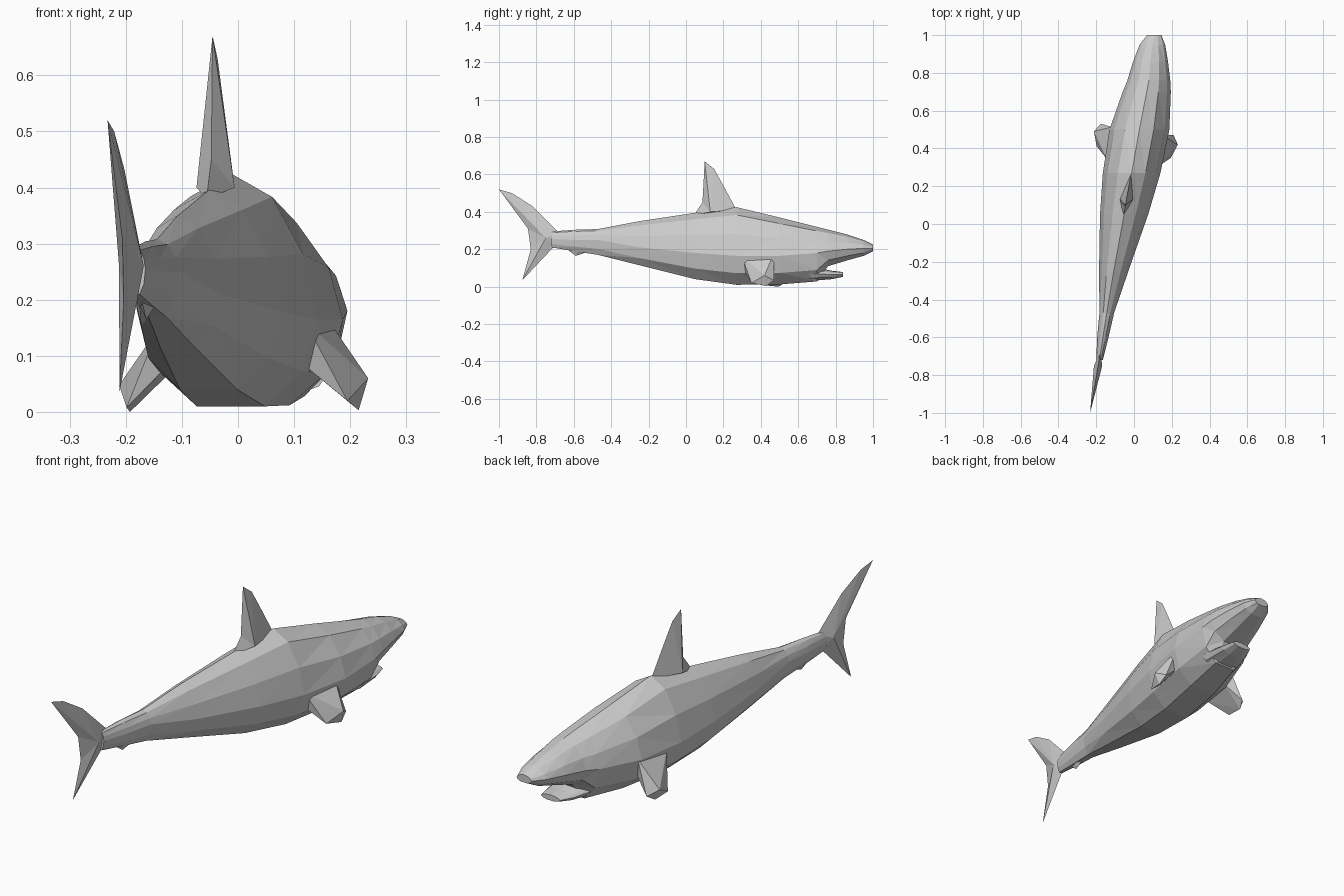
import bpy, bmesh
from mathutils import Vector

cube = bpy.data.objects.get("Cube")
if cube:
    bpy.data.objects.remove(cube)

grey = bpy.data.materials.new("skin grey")
grey.use_nodes = True
COLOUR = (0.6, 0.6, 0.6, 1)
grey.diffuse_color = COLOUR
grey.node_tree.nodes["Principled BSDF"].inputs["Base Color"].default_value = COLOUR


def finish(name, bm):
    bmesh.ops.recalc_face_normals(bm, faces=bm.faces)
    mesh = bpy.data.meshes.new(name)
    bm.to_mesh(mesh)
    bm.free()
    mesh.materials.append(grey)
    obj = bpy.data.objects.new(name, mesh)
    bpy.context.collection.objects.link(obj)
    return obj


# Half cross-section: sideways fraction, height fraction from the widest level
HALF = [(0, 1), (.48, .84), (.84, .45), (1, 0), (.84, -.6), (.4, -1)]
SECTION = HALF + [(-x, z) for x, z in reversed(HALF[1:])]


def loft(name, stations):
    """Stations are (y, right x, left x, bottom, widest level, top)."""
    bm = bmesh.new()
    rings = []
    for y, xr, xl, zb, zm, zt in stations:
        mid, half = (xr + xl) / 2, (xl - xr) / 2
        rings.append([bm.verts.new((mid + half * u, y,
                                    zm + v * ((zt - zm) if v > 0 else (zm - zb))))
                      for u, v in SECTION])
    n = len(SECTION)
    for a, b in zip(rings, rings[1:]):
        for i in range(n):
            j = (i + 1) % n
            bm.faces.new((a[i], a[j], b[j], b[i]))
    bm.faces.new(rings[0])
    bm.faces.new(rings[-1])
    bmesh.ops.triangulate(bm, faces=bm.faces[:])
    return finish(name, bm)


def upright_fin(name, outline, ridge, thick, x0, slope=.18):
    """Blade with a thin rim (y, z) and a raised ridge point on each side."""
    bm = bmesh.new()
    at = lambda p, dx=0: bm.verts.new((x0 + slope * (p[0] - ridge[0]) + dx, *p))
    rim = [at(p) for p in outline]
    for side in (-thick, thick):
        peak = at(ridge, side)
        for a, b in zip(rim, rim[1:] + rim[:1]):
            bm.faces.new((a, b, peak))
    return finish(name, bm)


# Body from snout to tail stem, stepping up under the snout for the mouth
loft("body", [
    (1, .07, .145, .19, .205, .225),
    (.95, .03, .165, .165, .205, .25),
    (.86, -.005, .18, .14, .2, .28),
    (.76, -.035, .192, .11, .19, .305),
    (.7, -.06, .195, .028, .18, .32),
    (.5, -.13, .187, .012, .165, .37),
    (.27, -.165, .14, .01, .165, .425),
    (.05, -.18, .075, .04, .18, .395),
    (-.25, -.185, -.03, .115, .21, .35),
    (-.47, -.183, -.105, .17, .25, .308),
    (-.6, -.195, -.135, .19, .25, .304),
    (-.72, -.2, -.165, .21, .255, .295)])

# Lower jaw
loft("lower_jaw", [
    (.84, .04, .135, .053, .066, .078),
    (.78, .01, .15, .04, .065, .085),
    (.66, -.03, .16, .03, .07, .11)])

# Upright fins
upright_fin("dorsal_fin",
            [(.04, .38), (.088, .45), (.1, .67), (.15, .63), (.2, .54), (.27, .41)],
            (.13, .4), .034, -.04)
upright_fin("tail_fin",
            [(-.68, .29), (-.82, .43), (-.93, .5), (-1, .52), (-.845, .31),
             (-.83, .2), (-.875, .035), (-.7, .22)],
            (-.75, .26), .022, -.19, .17)
upright_fin("anal_fin", [(-.48, .2), (-.59, .165), (-.65, .21)],
            (-.57, .2), .02, -.16)

# Side fins, mirrored across the slanted body axis
FIN = [(.12, .3, .16), (.15, .47, .18), (.11, .31, .09), (.13, .46, .1),
       (.232, .42, .06), (.195, .35, .02), (.215, .43, .003), (.21, .47, .035)]
axis, across = Vector((.01, .455, 0)), Vector((.987, -.157, 0)).normalized()
for name, mirrored in (("left_side_fin", False), ("right_side_fin", True)):
    bm = bmesh.new()
    for p in map(Vector, FIN):
        if mirrored:
            p -= 2 * (p - axis).dot(across) * across
            p.z = max(0, p.z - .012)
        bm.verts.new(p)
    hull = bmesh.ops.convex_hull(bm, input=bm.verts)
    bmesh.ops.delete(bm, geom=[g for g in hull["geom_interior"]
                               if isinstance(g, bmesh.types.BMVert)], context="VERTS")
    finish(name, bm)
